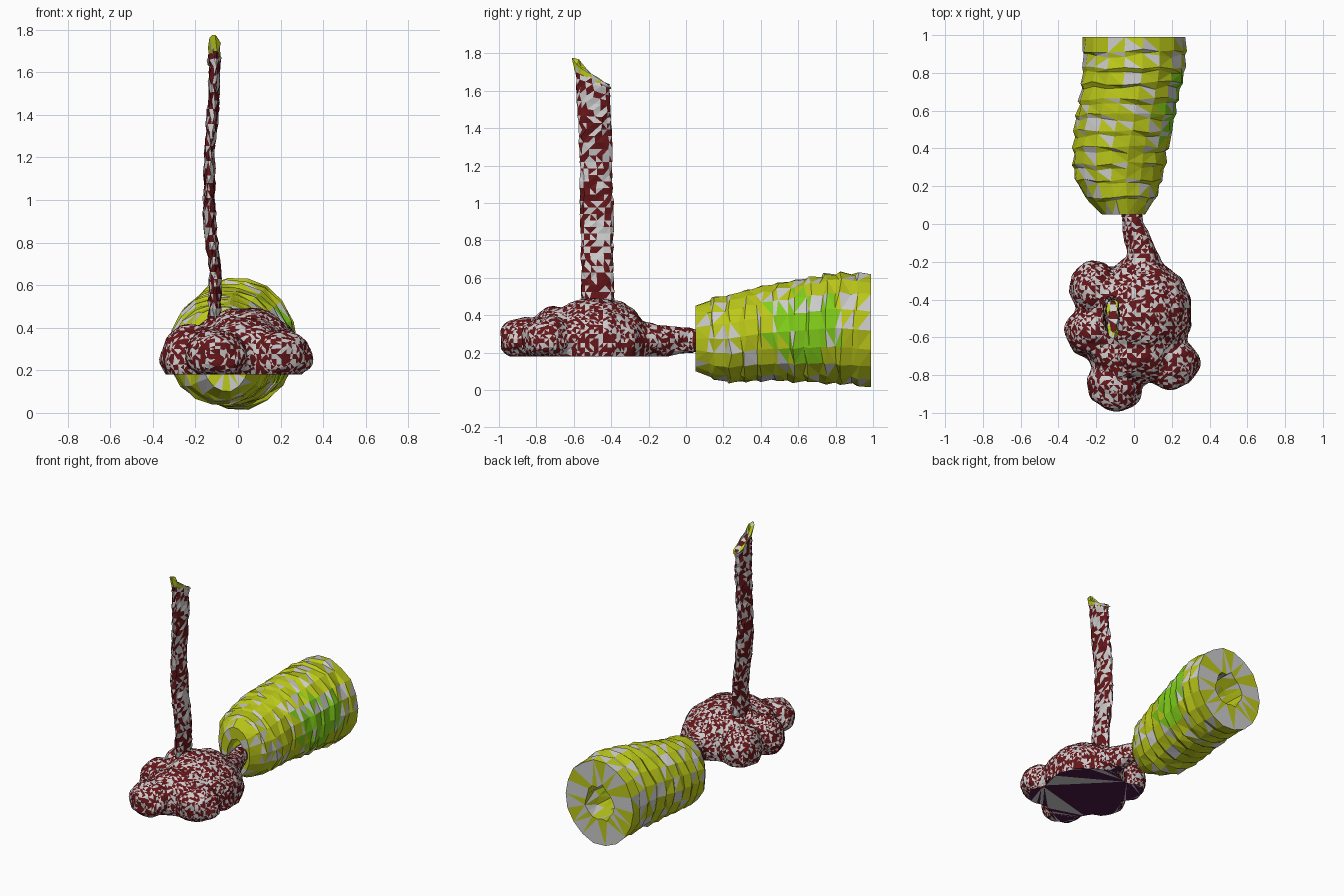
import bpy, bmesh, math, random
from mathutils import Vector, Matrix, noise

if "Cube" in bpy.data.objects:
    bpy.data.objects.remove(bpy.data.objects["Cube"])

random.seed(4)


def material(name, rgb):
    m = bpy.data.materials.new(name)
    m.diffuse_color = (*rgb, 1)
    m.use_nodes = True
    m.node_tree.nodes["Principled BSDF"].inputs["Base Color"].default_value = m.diffuse_color
    return m


GREY = material("pale_flecks", (0.6, 0.6, 0.6))
RED = material("dark_red", (0.13, 0.008, 0.01))
PURPLE = material("dark_purple", (0.07, 0.01, 0.06))
YELLOW = material("yellow_green", (0.5, 0.58, 0.01))
GREEN = material("bright_green", (0.22, 0.62, 0.01))


def finish(name, bm, mats, pick):
    """Turn a bmesh into an object, choosing a material slot per face."""
    bmesh.ops.triangulate(bm, faces=bm.faces[:])
    bmesh.ops.recalc_face_normals(bm, faces=bm.faces[:])
    for f in bm.faces:
        f.material_index = pick(f)
        f.smooth = False
    me = bpy.data.meshes.new(name)
    bm.to_mesh(me)
    bm.free()
    for m in mats:
        me.materials.append(m)
    ob = bpy.data.objects.new(name, me)
    bpy.context.collection.objects.link(ob)
    return ob


def loft(rings, loop=False, caps=False):
    bm = bmesh.new()
    vs = [[bm.verts.new(p) for p in r] for r in rings]
    n = len(vs[0])
    for k in range(len(vs) if loop else len(vs) - 1):
        a, b = vs[k], vs[(k + 1) % len(vs)]
        for i in range(n):
            bm.faces.new((a[i], a[(i + 1) % n], b[(i + 1) % n], b[i]))
    if caps:
        bm.faces.new(vs[0])
        bm.faces.new(vs[-1])
    return bm


def lerp_table(table, t):
    for a, b in zip(table, table[1:]):
        if t <= b[0]:
            f = max(0, (t - a[0]) / (b[0] - a[0]))
            return [p + (q - p) * f for p, q in zip(a[1:], b[1:])]
    return list(table[-1][1:])


def fleck(f):
    return 0 if random.random() < 0.42 else 1


# Lumpy body: overlapping lobes and a neck, fused by remeshing
lobes = [((0.03, -0.48, 0.24), (0.28, 0.30, 0.255)),
         ((0.01, -0.69, 0.25), (0.25, 0.16, 0.20)),
         ((-0.10, -0.855, 0.27), (0.15, 0.14, 0.12)),
         ((0.20, -0.74, 0.27), (0.14, 0.14, 0.13)),
         ((0.30, -0.73, 0.25), (0.06, 0.06, 0.07)),
         ((-0.21, -0.34, 0.26), (0.13, 0.15, 0.16)),
         ((-0.225, -0.57, 0.26), (0.14, 0.14, 0.16))]
for k in range(17):
    t = k / 16
    r = 0.085 - 0.035 * min(1, t * 1.8)
    lobes.append(((0.05 - 0.08 * min(1, t * 1.7), -0.2 + 0.5 * t, 0.265), (r, r, r + 0.01)))
bm = bmesh.new()
for c, r in lobes:
    bmesh.ops.create_icosphere(bm, subdivisions=3, radius=1,
                               matrix=Matrix.Translation(c) @ Matrix.Diagonal((*r, 1)))
raw = finish("lumpy_body_source", bm, [], lambda f: 0)
mod = raw.modifiers.new("fuse", 'REMESH')
mod.mode = 'VOXEL'
mod.voxel_size = 0.024
bpy.context.view_layer.update()
fused = bpy.data.meshes.new_from_object(raw.evaluated_get(bpy.context.evaluated_depsgraph_get()))
bm = bmesh.new()
bm.from_mesh(fused)
bpy.data.objects.remove(raw)
bm.normal_update()
moves = [(v, v.normal * 0.015 * noise.noise(v.co * 14)) for v in bm.verts]
for v, d in moves:
    v.co += d
cut = bmesh.ops.bisect_plane(bm, geom=bm.verts[:] + bm.edges[:] + bm.faces[:],
                             plane_co=(0, 0, 0.18), plane_no=(0, 0, -1), clear_outer=True)
bmesh.ops.holes_fill(bm, edges=[e for e in bm.edges if e.is_boundary])


def body_pick(f):
    under = all(abs(v.co.z - 0.18) < 0.002 for v in f.verts)
    return (2 if random.random() < 0.8 else 0) if under else fleck(f)


finish("lumpy_body", bm, [GREY, RED, PURPLE], body_pick)

# Tall flat stem with a slanted top
stem_path = [(0.42, -0.11, -0.47, 0.032, 0.09), (0.65, -0.105, -0.475, 0.028, 0.085),
             (0.92, -0.135, -0.475, 0.03, 0.09), (1.22, -0.135, -0.48, 0.024, 0.088),
             (1.45, -0.115, -0.49, 0.026, 0.09), (1.67, -0.11, -0.50, 0.028, 0.09)]


def stem_ring(z, grow=1.0, slant=0.0, jit=0.006):
    cx, cy, rx, ry = lerp_table(stem_path, z)
    pts = []
    for i in range(14):
        a = math.tau * i / 14
        y = ry * grow * math.sin(a)
        pts.append((cx + rx * grow * math.cos(a) + random.uniform(-jit, jit),
                    cy + y + random.uniform(-jit, jit), z - slant * y))
    return pts


N = 36
rings = [stem_ring(0.42 + 1.25 * k / N, slant=0.5 * max(0, k / N - 0.8) * 5 * 0.8) for k in range(N + 1)]
finish("flat_stem", loft(rings, caps=True), [GREY, RED], fleck)

# Pale ragged rim on the stem top
rim = [stem_ring(1.655, 1.06, 0.5), stem_ring(1.685, 1.15, 0.65, 0.01),
       stem_ring(1.69, 0.85, 0.7), stem_ring(1.655, 0.8, 0.5)]
for i in (10, 11, 9):
    for r in (1, 2):
        x, y, z = rim[r][i]
        rim[r][i] = (x, y, z + 0.025)
finish("stem_rim", loft(rim, loop=True), [GREY, YELLOW], fleck)

# Rough hollow barrel: (y, x left, x right, z low, z high)
outline = [(0.05, -0.17, 0.06, 0.10, 0.45), (0.12, -0.24, 0.11, 0.06, 0.49),
           (0.22, -0.315, 0.15, 0.035, 0.51), (0.40, -0.33, 0.185, 0.045, 0.56),
           (0.60, -0.305, 0.23, 0.04, 0.595), (0.80, -0.275, 0.27, 0.03, 0.635),
           (0.99, -0.275, 0.275, 0.015, 0.62)]
SIDES = 18


def barrel_ring(y, grow=1.0, jit=0.012):
    l, r, b, t = lerp_table(outline, y)
    pts = []
    for i in range(SIDES):
        a = math.tau * i / SIDES
        g = grow + random.uniform(-jit, jit) * 2
        end = y < 0.06 or y > 0.98
        pts.append(((l + r) / 2 + (r - l) / 2 * g * math.cos(a),
                    y + (0 if end else random.uniform(-jit, jit)),
                    (b + t) / 2 + (t - b) / 2 * g * math.sin(a)))
    return pts


rings = [barrel_ring(0.05)]
for k in range(1, 11):  # stepped bark plates
    y = 0.05 + 0.94 * k / 11
    rings += [barrel_ring(y - 0.012, 0.965), barrel_ring(y + 0.012, 1.01)]
rings.append(barrel_ring(0.99, 1.0))
for k in range(8):  # inner bore
    y = 0.99 - 0.94 * k / 7
    rings.append(barrel_ring(y, 0.40 + 0.14 * (k / 7), 0.03))


def barrel_pick(f):
    c = f.calc_center_median()
    if abs(c.y - 0.99) < 0.01:  # banded end face
        return 0 if int(c.z / 0.07) % 2 else 1
    if random.random() < 0.25:
        return 0
    near = (Vector((0.25, 0.62, 0.35)) - c).length
    return 2 if near < 0.2 + random.uniform(-0.05, 0.05) else 1


finish("rough_barrel", loft(rings, loop=True), [GREY, YELLOW, GREEN], barrel_pick)
